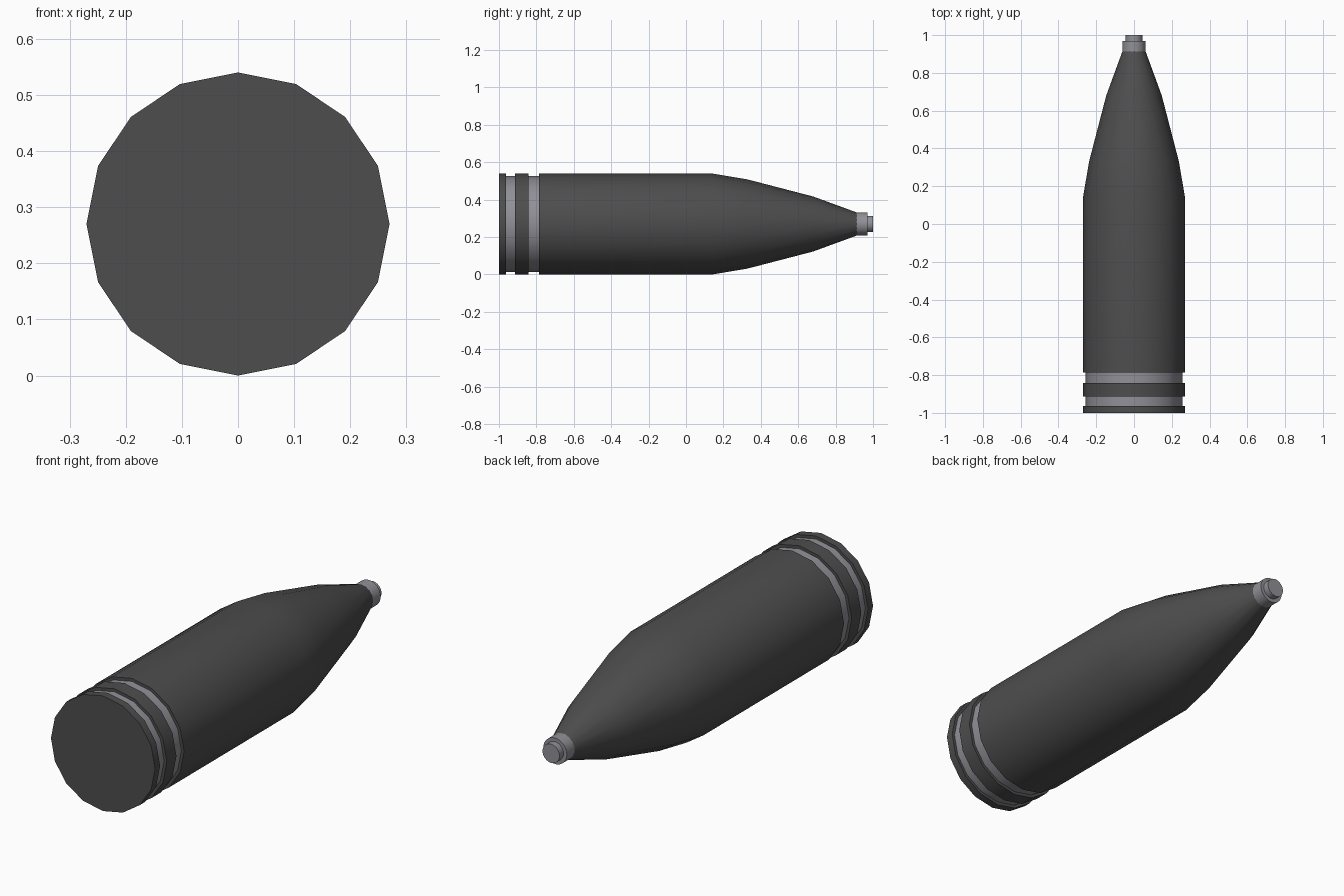
import bpy, bmesh, math

if "Cube" in bpy.data.objects:
    bpy.data.objects.remove(bpy.data.objects["Cube"])

AXIS_Z = 0.27


def material(name, rgb):
    m = bpy.data.materials.new(name)
    m.diffuse_color = (*rgb, 1)
    m.use_nodes = True
    m.node_tree.nodes["Principled BSDF"].inputs["Base Color"].default_value = m.diffuse_color
    return m


dark = material("dark grey steel", (0.075, 0.075, 0.075))
light = material("light grey metal", (0.28, 0.28, 0.31))


def lathe(name, profile, sides, mats, is_light=lambda y: False):
    """Revolve (y, radius) points about the lengthwise axis and cap both ends."""
    bm = bmesh.new()
    rings = []
    for y, r in profile:
        angles = [2 * math.pi * i / sides for i in range(sides)]
        rings.append([bm.verts.new((r * math.cos(a), y, AXIS_Z + r * math.sin(a)))
                      for a in angles])
    for a, b in zip(rings, rings[1:]):
        for i in range(sides):
            j = (i + 1) % sides
            bm.faces.new((a[i], a[j], b[j], b[i]))
    bm.faces.new(rings[0])
    bm.faces.new(rings[-1])
    bmesh.ops.recalc_face_normals(bm, faces=bm.faces)
    for f in bm.faces:
        # Only the floors of the grooves take the second colour
        if abs(f.normal.y) < 0.5 and is_light(f.calc_center_median().y):
            f.material_index = 1
    me = bpy.data.meshes.new(name)
    bm.to_mesh(me)
    bm.free()
    for m in mats:
        me.materials.append(m)
    ob = bpy.data.objects.new(name, me)
    bpy.context.collection.objects.link(ob)
    bpy.ops.object.select_all(action='DESELECT')
    bpy.context.view_layer.objects.active = ob
    ob.select_set(True)
    bpy.ops.object.shade_smooth_by_angle(angle=math.radians(30))


# Shell body with two driving-band grooves and a tapering nose
R, G = 0.27, 0.256
grooves = [(-0.963, -0.913), (-0.842, -0.785)]
profile = [(-1, R)]
for y0, y1 in grooves:
    profile += [(y0, R), (y0, G), (y1, G), (y1, R)]
profile += [(0.14, R), (0.33, 0.238), (0.68, 0.147), (0.915, 0.061)]
lathe("shell_body", profile, 16, [dark, light],
      lambda y: any(a < y < b for a, b in grooves))

# Stepped fuze at the tip
lathe("nose_fuze", [(0.91, 0.061), (0.97, 0.061), (0.97, 0.044), (1, 0.044)],
      32, [light])
